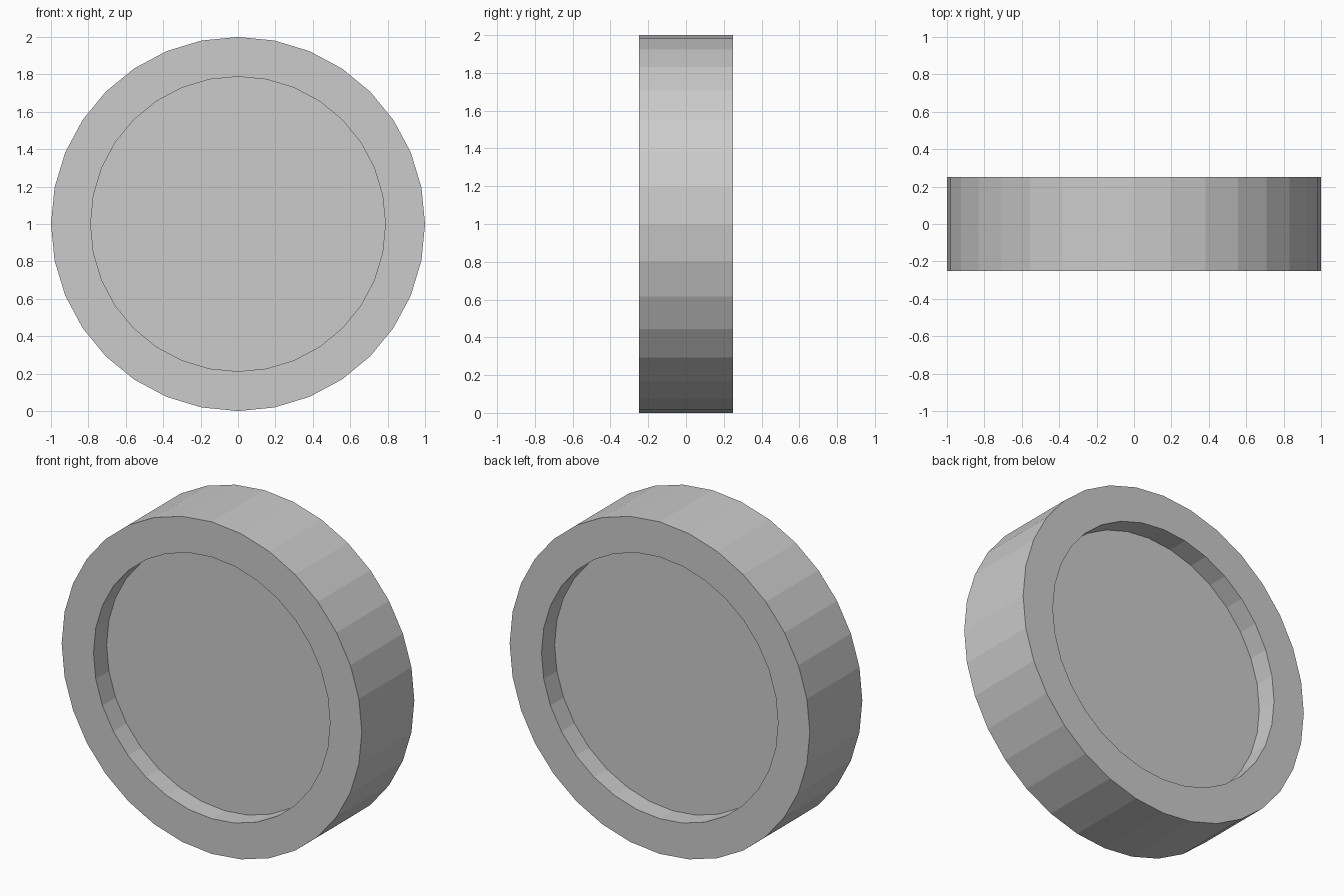
import bpy, bmesh, math
from mathutils import Matrix

if "Cube" in bpy.data.objects:
    bpy.data.objects.remove(bpy.data.objects["Cube"])

RADIUS, WIDTH, SIDES = 1.0, 0.5, 32
RECESS_RADIUS, RECESS_DEPTH = 0.788, 0.125


def extrude_cap(bm, face, scale=1.0, depth=0.0):
    """Extrude one cap, then scale it about the axle or push it inwards."""
    new = bmesh.ops.extrude_discrete_faces(bm, faces=[face])["faces"][0]
    sign = 1 if new.calc_center_median().z > 0 else -1
    for v in new.verts:
        v.co.x *= scale
        v.co.y *= scale
        v.co.z -= sign * depth
    return new


# Wheel disc, built along z
bm = bmesh.new()
bmesh.ops.create_cone(bm, cap_ends=True, segments=SIDES,
                      radius1=RADIUS, radius2=RADIUS, depth=WIDTH)

# Flat rim and shallow round recess on both sides
for cap in [f for f in bm.faces if len(f.verts) == SIDES]:
    inner = extrude_cap(bm, cap, scale=RECESS_RADIUS / RADIUS)
    extrude_cap(bm, inner, depth=RECESS_DEPTH)

# Stand the wheel upright on the ground, axle along y
bm.transform(Matrix.Translation((0, 0, RADIUS)) @ Matrix.Rotation(math.pi / 2, 4, 'X'))
bmesh.ops.recalc_face_normals(bm, faces=bm.faces)

mesh = bpy.data.meshes.new("wheel")
bm.to_mesh(mesh)
bm.free()
bpy.context.collection.objects.link(bpy.data.objects.new("wheel", mesh))
